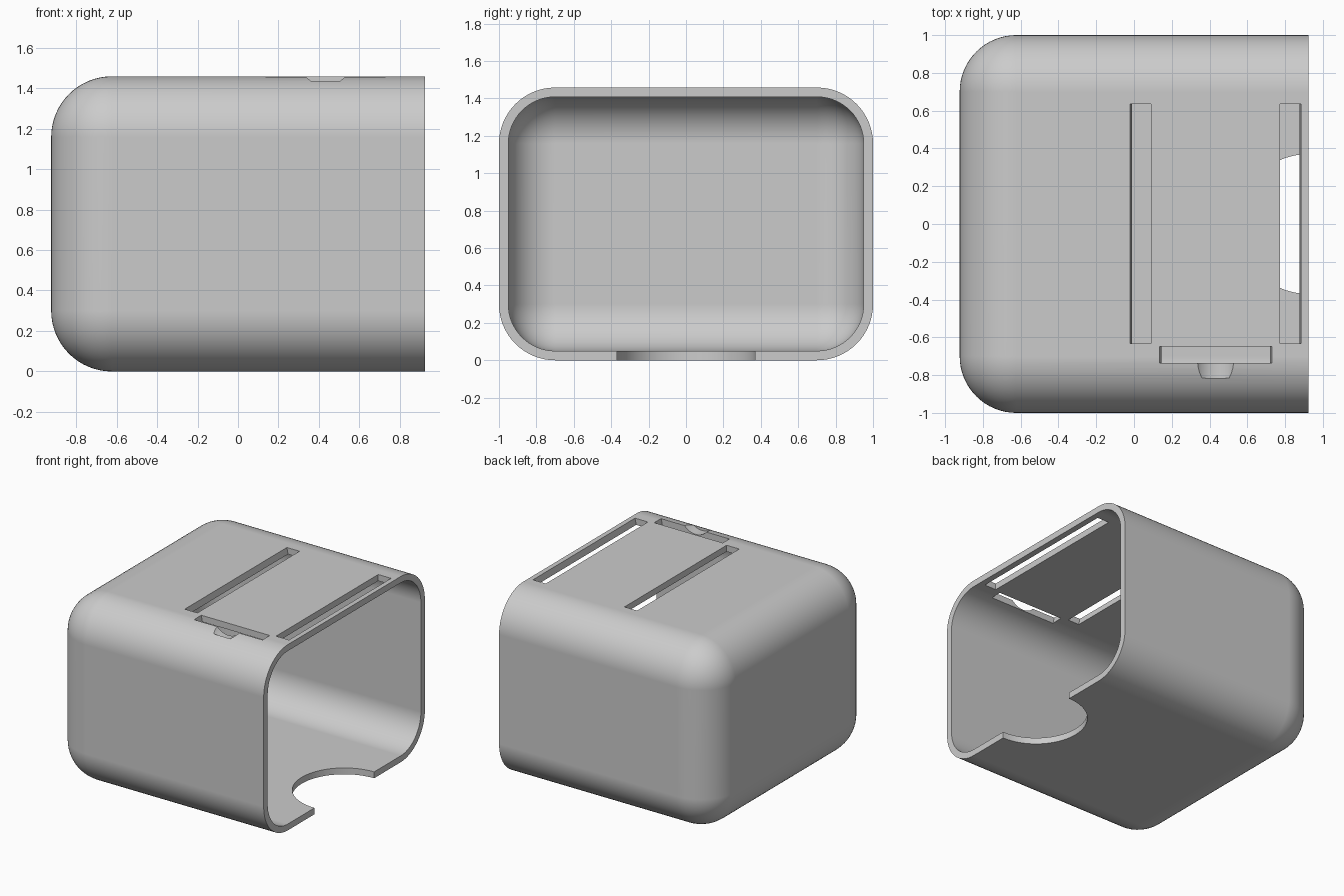
import bpy, bmesh, math
from mathutils import Vector

if "Cube" in bpy.data.objects:
    bpy.data.objects.remove(bpy.data.objects["Cube"])

X, Y, H = 0.923, 1.0, 1.458      # half length, half width, height
WALL, RADIUS = 0.05, 0.30

grey = bpy.data.materials.new("plain grey")
grey.use_nodes = True
grey.diffuse_color = (0.6, 0.6, 0.6, 1)
grey.node_tree.nodes["Principled BSDF"].inputs["Base Color"].default_value = (0.6, 0.6, 0.6, 1)


def add_object(name, bm):
    bmesh.ops.recalc_face_normals(bm, faces=bm.faces)
    mesh = bpy.data.meshes.new(name)
    bm.to_mesh(mesh)
    bm.free()
    mesh.materials.append(grey)
    obj = bpy.data.objects.new(name, mesh)
    bpy.context.collection.objects.link(obj)
    return obj


def rounded_box(name, lo, hi, radius):
    """Box with every edge rounded except those around its +x end."""
    bm = bmesh.new()
    bmesh.ops.create_cube(bm, size=1)
    lo, hi = Vector(lo), Vector(hi)
    for v in bm.verts:
        v.co = Vector([(a + b) / 2 + c * (b - a) for a, b, c in zip(lo, hi, v.co)])
    edges = [e for e in bm.edges if min(v.co.x for v in e.verts) < hi.x - 0.01]
    bmesh.ops.bevel(bm, geom=edges, offset=radius, offset_type='OFFSET',
                    segments=16, profile=0.5, affect='EDGES')
    return add_object(name, bm)


def extrude_profile(name, points, vector):
    """Closed flat profile pushed along a vector."""
    bm = bmesh.new()
    face = bm.faces.new([bm.verts.new(p) for p in points])
    new = bmesh.ops.extrude_face_region(bm, geom=[face])["geom"]
    bmesh.ops.translate(bm, vec=vector,
                        verts=[g for g in new if isinstance(g, bmesh.types.BMVert)])
    return add_object(name, bm)


def slot(name, x0, x1, y0, y1, taper0, taper1):
    """Slot through the top, its x ends leaning inward with depth."""
    top, bottom = H + WALL, H - 2 * WALL
    points = [(x0 - taper0, y0, top), (x1 + taper1, y0, top),
              (x1 - 2 * taper1, y0, bottom), (x0 + 2 * taper0, y0, bottom)]
    return extrude_profile(name, points, (0, y1 - y0, 0))


# Outer body and its cavity, open towards +x
sleeve = rounded_box("sleeve", (-X, -Y, 0), (X, Y, H), RADIUS)
cutters = [rounded_box("cavity", (-X + WALL, -Y + WALL, WALL),
                       (X + 0.2, Y - WALL, H - WALL), RADIUS - WALL)]

# Three slots in the top
cutters.append(slot("middle_slot", -0.02, 0.09, -0.632, 0.635, 0.01, 0))
cutters.append(slot("end_slot", 0.773, 0.885, -0.632, 0.635, 0, 0.01))
cutters.append(slot("front_slot", 0.135, 0.73, -0.735, -0.648, 0.01, 0.01))

# Shallow round scoop in front of the front slot
r, centre = 0.128, H + 0.083
scoop = [(0.432 + r * math.sin(2 * math.pi * i / 64), -0.815,
          centre + r * math.cos(2 * math.pi * i / 64)) for i in range(64)]
cutters.append(extrude_profile("scoop", scoop, (0, 0.12, 0)))

# Half-round thumb notch in the floor at the open end
notch = [(X + 0.37 * math.cos(2 * math.pi * i / 96),
          0.37 * math.sin(2 * math.pi * i / 96), -0.1) for i in range(96)]
cutters.append(extrude_profile("thumb_notch", notch, (0, 0, 0.2)))

# Cut everything out of the sleeve
bpy.ops.object.select_all(action='DESELECT')
bpy.context.view_layer.objects.active = sleeve
sleeve.select_set(True)
for cutter in cutters:
    cutter.hide_render = True
    mod = sleeve.modifiers.new(cutter.name, 'BOOLEAN')
    mod.operation, mod.solver, mod.object = 'DIFFERENCE', 'EXACT', cutter
    bpy.ops.object.modifier_apply(modifier=mod.name)
    bpy.data.objects.remove(cutter)

# Smooth rounds with crisp cut edges
bpy.ops.object.shade_smooth_by_angle(angle=math.radians(30))
weighted = sleeve.modifiers.new("even_shading", 'WEIGHTED_NORMAL')
weighted.keep_sharp = True
